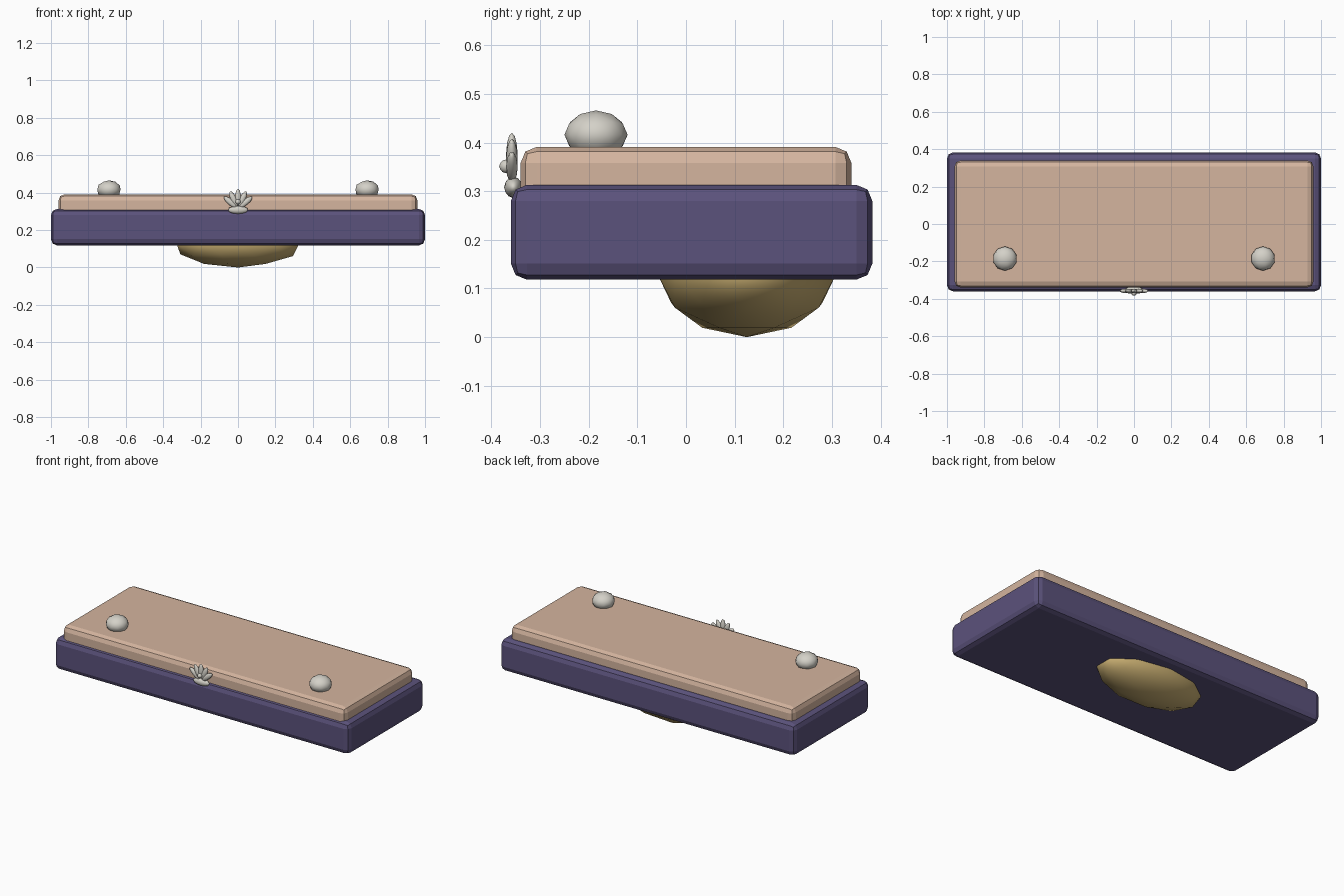
import bpy
import math

cube = bpy.data.objects.get("Cube")
if cube:
    bpy.data.objects.remove(cube, do_unlink=True)


def make_material(name, colour):
    mat = bpy.data.materials.new(name)
    mat.use_nodes = True
    mat.diffuse_color = (*colour, 1)
    mat.node_tree.nodes["Principled BSDF"].inputs["Base Color"].default_value = (*colour, 1)
    return mat


purple = make_material("muted purple", (0.105, 0.085, 0.2))
tan = make_material("warm tan", (0.66, 0.46, 0.345))
gold = make_material("gold", (0.56, 0.41, 0.16))
pearl = make_material("pearl grey", (0.66, 0.64, 0.58))


def slab(name, low, high, bevel, mat):
    """Box between two corners with rounded edges."""
    bpy.ops.mesh.primitive_cube_add(
        size=1, location=[(a + b) / 2 for a, b in zip(low, high)])
    ob = bpy.context.object
    ob.name = name
    ob.scale = [b - a for a, b in zip(low, high)]
    bpy.ops.object.transform_apply(location=False, rotation=False, scale=True)
    mod = ob.modifiers.new("rounded edges", "BEVEL")
    mod.width = bevel
    mod.segments = 2
    ob.data.materials.append(mat)
    return ob


def ellipsoid(name, centre, radii, mat, tilt=0, subdivisions=2):
    """Smooth low-poly ellipsoid, optionally tilted about the y axis."""
    bpy.ops.mesh.primitive_ico_sphere_add(
        subdivisions=subdivisions, radius=1, location=centre, rotation=(0, tilt, 0))
    ob = bpy.context.object
    ob.name = name
    ob.scale = radii
    bpy.ops.object.shade_smooth()
    ob.data.materials.append(mat)
    return ob


# Main body: dark base with a lighter raised panel
slab("base", (-1, -0.36, 0.118), (1, 0.383, 0.313), 0.033, purple)
slab("top_panel", (-0.96, -0.34, 0.25), (0.96, 0.34, 0.391), 0.033, tan)

# Rounded dome underneath
ellipsoid("underside_dome", (0, 0.125, 0.128), (0.345, 0.183, 0.128), gold)

# Pair of knobs on top
for side, x in (("left", 0.69), ("right", -0.69)):
    ellipsoid(side + "_knob", (x, -0.185, 0.416), (0.065, 0.065, 0.05), pearl)

# Shell-shaped clasp: fan of ribs, foot and central bead
FAN_Z = 0.315
for i in range(-2, 3):
    angle = math.radians(25 * i)
    reach = 0.06 - 0.003 * abs(i)
    ellipsoid("clasp_rib_%d" % (i + 3),
              (reach * math.sin(angle), -0.358, FAN_Z + reach * math.cos(angle)),
              (0.016, 0.012, 0.045), pearl, angle)
ellipsoid("clasp_foot", (0, -0.355, 0.308), (0.055, 0.019, 0.022), pearl)
ellipsoid("clasp_bead", (0, -0.37, 0.351), (0.014, 0.014, 0.014), pearl)
